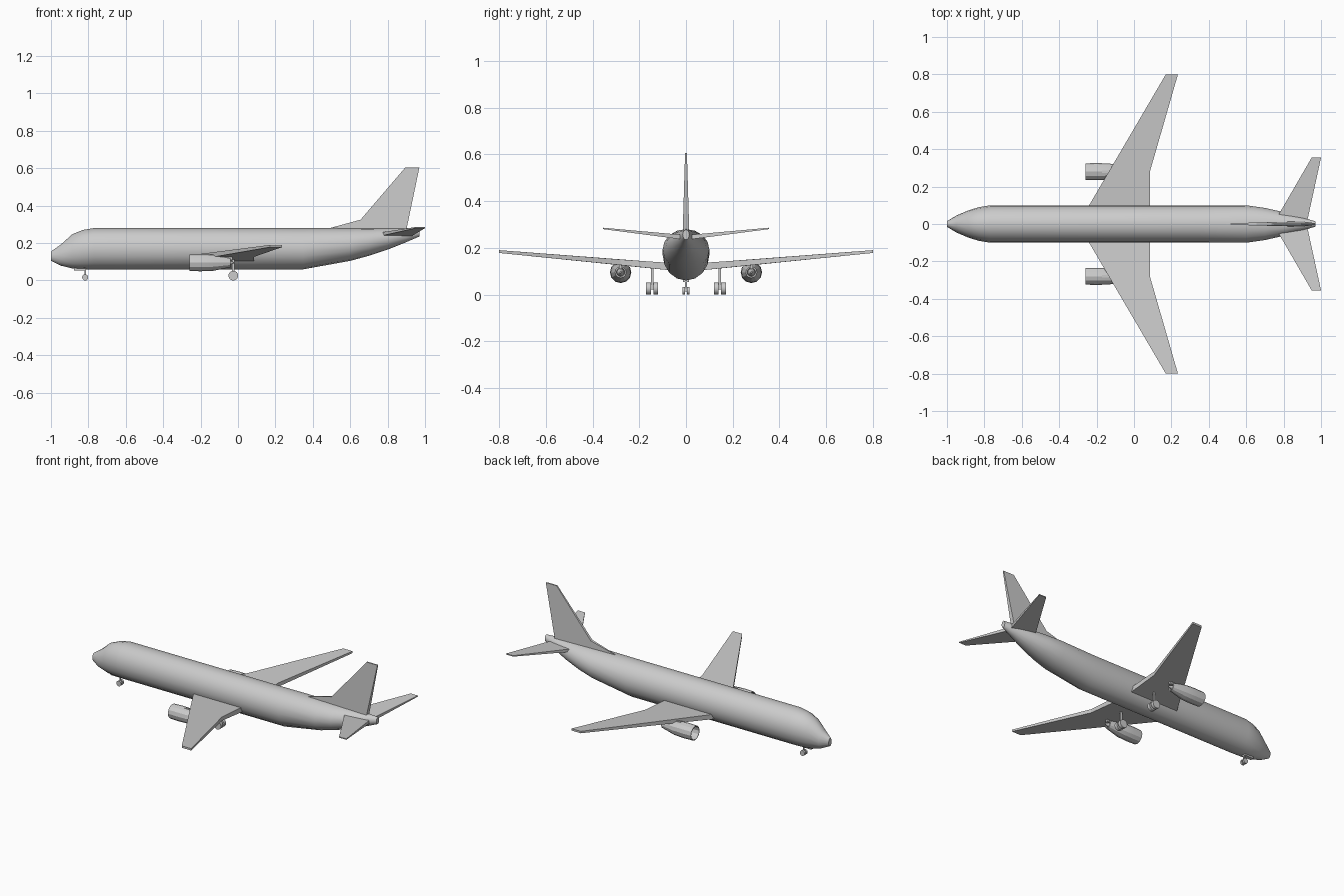
import bpy
import bmesh
from math import sin, cos, pi, radians
from mathutils import Vector

if "Cube" in bpy.data.objects:
    bpy.data.objects.remove(bpy.data.objects["Cube"])

# One light grey paint for the whole aircraft
paint = bpy.data.materials.new("light grey")
paint.use_nodes = True
grey = (0.6, 0.6, 0.6, 1)
paint.diffuse_color = grey
paint.node_tree.nodes["Principled BSDF"].inputs["Base Color"].default_value = grey


def finish(name, bm, smooth=None):
    bmesh.ops.recalc_face_normals(bm, faces=bm.faces)
    mesh = bpy.data.meshes.new(name)
    bm.to_mesh(mesh)
    bm.free()
    mesh.materials.append(paint)
    ob = bpy.data.objects.new(name, mesh)
    bpy.context.collection.objects.link(ob)
    if smooth:
        bpy.ops.object.select_all(action="DESELECT")
        ob.select_set(True)
        bpy.context.view_layer.objects.active = ob
        bpy.ops.object.shade_smooth_by_angle(angle=radians(smooth))
    return ob


def loft(name, rings, smooth=None):
    """Skin a list of closed rings and cap both ends."""
    bm = bmesh.new()
    loops = [[bm.verts.new(p) for p in ring] for ring in rings]
    n = len(loops[0])
    for a, b in zip(loops, loops[1:]):
        for i in range(n):
            j = (i + 1) % n
            bm.faces.new((a[i], a[j], b[j], b[i]))
    bm.faces.new(loops[0])
    bm.faces.new(loops[-1])
    return finish(name, bm, smooth)


def ring(x, y, z, ry, rz, n):
    return [(x, y + ry * cos(2 * pi * i / n), z + rz * sin(2 * pi * i / n))
            for i in range(n)]


def slab(name, outline, side=1):
    """Plate from (x, y, z middle, thickness) corners."""
    return loft(name, [[(x, side * y, z + s * t / 2) for x, y, z, t in outline]
                       for s in (-1, 1)])


def box(name, centre, size):
    bm = bmesh.new()
    bmesh.ops.create_cube(bm, size=1)
    for v in bm.verts:
        v.co = Vector(centre) + v.co * Vector(size)
    return finish(name, bm)


def wheel(name, x, y, radius, width):
    loft(name, [[(x + radius * cos(pi * i / 8), y + s * width / 2,
                  radius + radius * sin(pi * i / 8)) for i in range(16)]
                for s in (-1, 1)], 40)


# Fuselage stations: x, bottom, top, half width
stations = [
    (-1.0, .105, .155, .015), (-.95, .08, .19, .045), (-.885, .064, .248, .073),
    (-.83, .06, .27, .09), (-.77, .06, .28, .1), (.35, .06, .28, .1),
    (.6, .105, .28, .1), (.7, .132, .28, .086), (.8, .165, .28, .063),
    (.9, .205, .28, .035), (.97, .235, .278, .014)]
loft("fuselage", [ring(x, 0, (b + t) / 2, w, (t - b) / 2, 16)
                  for x, b, t, w in stations], 30)

# Tail fin with its dorsal fillet: x, z, half thickness
fin = [(.49, .27, .003), (.49, .28, .003), (.655, .325, .008), (.895, .605, .004),
       (.97, .605, .004), (.9, .27, .014)]
loft("tail_fin", [[(x, s * h, z) for x, z, h in fin] for s in (-1, 1)])

for side, label in ((1, "left"), (-1, "right")):
    # Wing and tailplane
    slab(label + "_wing", [(-.27, .05, .118, .032), (-.24, .1, .122, .03),
                           (.17, .8, .184, .012), (.235, .8, .184, .012),
                           (.085, .28, .138, .024), (.085, .05, .118, .032)], side)
    slab(label + "_tailplane", [(.75, .01, .245, .02), (.95, .355, .283, .006),
                                (1.0, .355, .283, .006), (.925, .01, .245, .02)], side)

    # Engine: hollow intake, nacelle, exhaust cone
    y, z = side * .28, .095
    nacelle = [(-.2, .006), (-.2, .036), (-.26, .04), (-.26, .044), (-.2, .046),
               (-.13, .043), (-.04, .024), (-.04, .018), (-.06, .016), (-.02, .003)]
    loft(label + "_engine", [ring(x, y, z, r, r, 12) for x, r in nacelle], 20)
    loft(label + "_spinner", [ring(x, y, z, r, r, 8)
                              for x, r in ((-.235, .002), (-.2, .014))])
    box(label + "_pylon", (-.1, y, .125), (.14, .012, .03))

    # Main landing gear with twin wheels
    y = side * .145
    box(label + "_main_strut", (-.025, y, .07), (.012, .01, .09))
    box(label + "_main_axle", (-.025, y, .026), (.01, .03, .01))
    for s, place in ((-1, "a"), (1, "b")):
        wheel(label + "_main_wheel_" + place, -.025, y + s * .0155, .026, .02)

    # One wheel of the nose gear
    wheel(label + "_nose_wheel", -.817, side * .0095, .0165, .012)

# Nose gear strut, axle and door
box("nose_strut", (-.817, 0, .043), (.008, .008, .05))
box("nose_axle", (-.817, 0, .0165), (.007, .016, .007))
box("nose_gear_door", (-.845, 0, .06), (.065, .024, .012))
